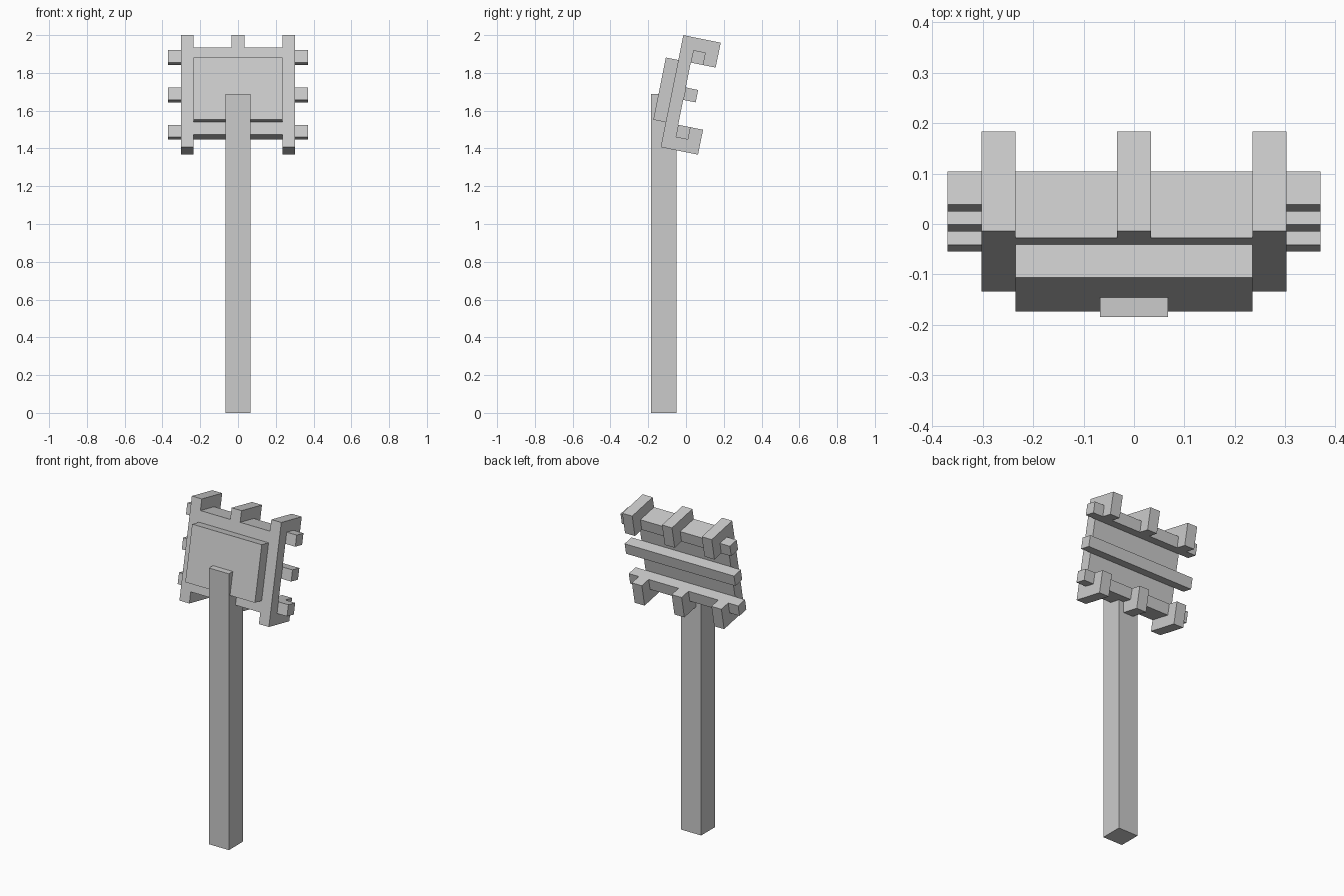
import bpy, bmesh, math
from mathutils import Matrix

cube = bpy.data.objects.get("Cube")
if cube:
    bpy.data.objects.remove(cube, do_unlink=True)

U = 0.0672                      # width of one bar
TILT = math.radians(11.45)      # the head leans back

grey = bpy.data.materials.new("light grey")
grey.use_nodes = True
colour = (0.6, 0.6, 0.6, 1)
grey.diffuse_color = colour
grey.node_tree.nodes["Principled BSDF"].inputs["Base Color"].default_value = colour

# Head frame: origin at the lower front edge, measured in bar widths
HEAD = (Matrix.Translation((0, -0.134, 1.407))
        @ Matrix.Rotation(-TILT, 4, 'X') @ Matrix.Scale(U, 4))


def prism(name, profile, x0, x1, frame=HEAD):
    """Extrude a (depth, height) profile from x0 to x1."""
    bm = bmesh.new()
    face = bm.faces.new([bm.verts.new((x0, y, z)) for y, z in profile])
    new = bmesh.ops.extrude_face_region(bm, geom=[face])["geom"]
    verts = [v for v in new if isinstance(v, bmesh.types.BMVert)]
    bmesh.ops.translate(bm, verts=verts, vec=(x1 - x0, 0, 0))
    bmesh.ops.transform(bm, matrix=frame, verts=bm.verts)
    bmesh.ops.recalc_face_normals(bm, faces=bm.faces)
    mesh = bpy.data.meshes.new(name)
    bm.to_mesh(mesh)
    bm.free()
    mesh.materials.append(grey)
    obj = bpy.data.objects.new(name, mesh)
    bpy.context.collection.objects.link(obj)
    return obj


def rect(y0, y1, z0, z1):
    return [(y0, z0), (y1, z0), (y1, z1), (y0, z1)]


# Upright post
prism("post", rect(-0.184, -0.05, 0, 1.688), -U, U, Matrix.Identity(4))

# Back panel and raised front plate
prism("back_panel", rect(0, 1, 1, 8), -3.5, 3.5)
prism("front_plate", rect(-1, 0, 2, 7), -3.5, 3.5)

# C-shaped side brackets
bracket = [(0, 0), (3, 0), (3, 2), (1, 2), (1, 7), (3, 7), (3, 9), (0, 9)]
prism("left_bracket", bracket, 3.5, 4.5)
prism("right_bracket", bracket, -4.5, -3.5)

# Middle hooks wrap over the top and bottom edges of the panel
hook = [(0, 8), (1, 8), (1, 7), (3, 7), (3, 9), (0, 9)]
prism("middle_upper_hook", hook, -0.5, 0.5)
prism("middle_lower_hook", [(y, 9 - z) for y, z in hook], -0.5, 0.5)

# Horizontal rails behind the panel
for name, z in (("lower_rail", 1), ("middle_rail", 4), ("upper_rail", 7)):
    prism(name, rect(1, 2, z, z + 1), -5.5, 5.5)
